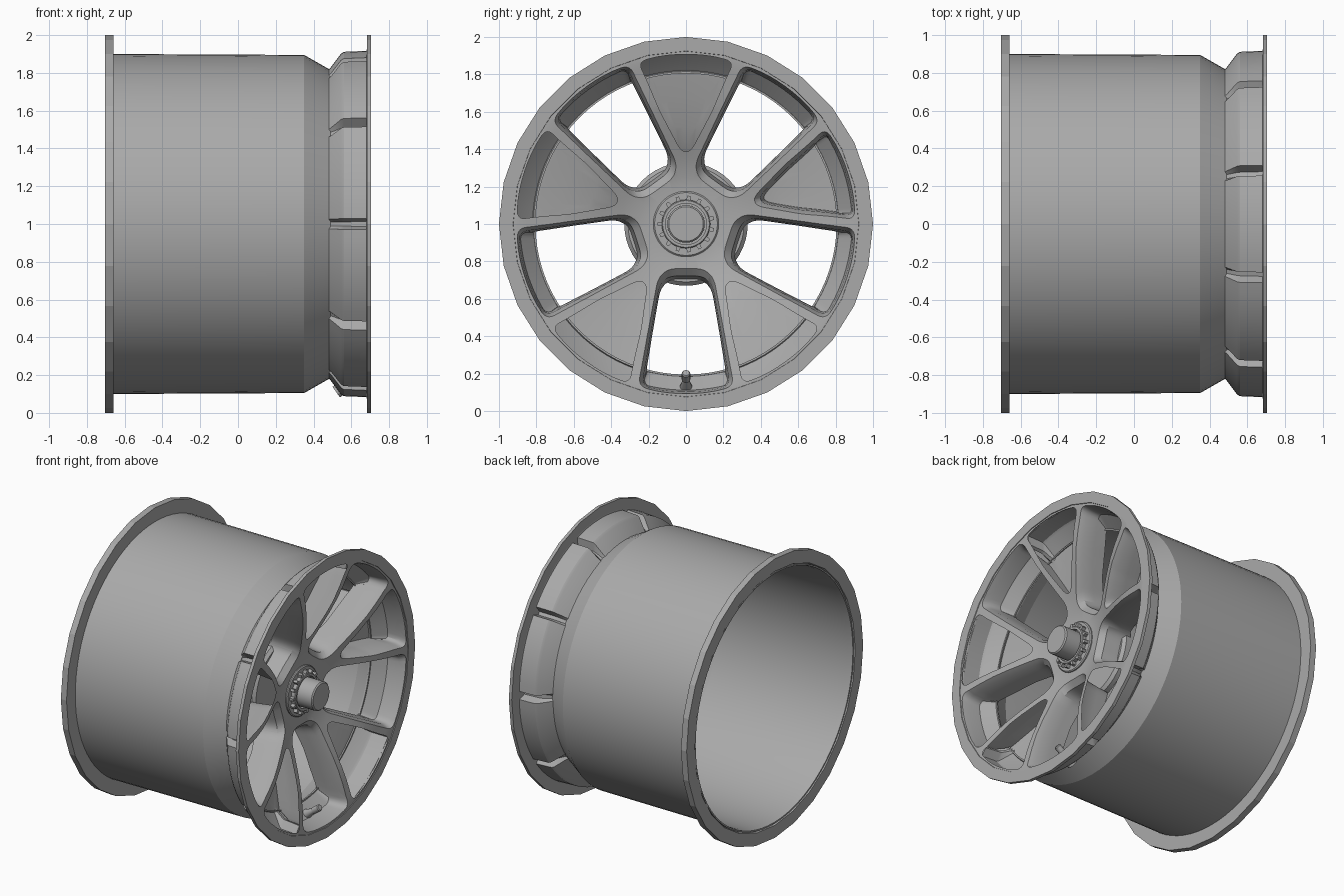
import bpy, bmesh
from math import sin, cos, radians, tau, hypot
from mathutils import Vector

if "Cube" in bpy.data.objects:
    bpy.data.objects.remove(bpy.data.objects["Cube"])

metal = bpy.data.materials.new("dark_grey_metal")
metal.diffuse_color = (0.4, 0.4, 0.4, 1)
metal.use_nodes = True
metal.node_tree.nodes["Principled BSDF"].inputs["Base Color"].default_value = metal.diffuse_color

def pos(x, r, a):
    return (x, r * cos(a), 1 + r * sin(a))

def make_object(name, bm, smooth=30, recalc=True):
    bmesh.ops.remove_doubles(bm, verts=bm.verts, dist=1e-5)
    if recalc:
        bmesh.ops.recalc_face_normals(bm, faces=bm.faces)
    me = bpy.data.meshes.new(name)
    bm.to_mesh(me)
    bm.free()
    me.materials.append(metal)
    ob = bpy.data.objects.new(name, me)
    bpy.context.collection.objects.link(ob)
    if smooth:
        shade(ob, smooth)
    return ob

def shade(ob, angle):
    bpy.ops.object.select_all(action='DESELECT')
    ob.select_set(True)
    bpy.context.view_layer.objects.active = ob
    bpy.ops.object.shade_smooth_by_angle(angle=radians(angle))

def bridge(bm, a, b):
    n = len(a)
    for i in range(n):
        j = (i + 1) % n
        bm.faces.new((a[i], a[j], b[j], b[i]))

def revolve(name, profile, sides, closed=True, smooth=30):
    """Turn an (x, radius) profile round the wheel axis."""
    bm = bmesh.new()
    rings = [[bm.verts.new(pos(x, max(r, 1e-7), tau * i / sides)) for i in range(sides)]
             for x, r in profile]
    for k in range(len(rings) if closed else len(rings) - 1):
        bridge(bm, rings[k], rings[(k + 1) % len(rings)])
    bmesh.ops.dissolve_degenerate(bm, edges=bm.edges, dist=1e-6)
    return make_object(name, bm, smooth)

# Barrel and the two faceted flanges
revolve("barrel", [(-0.70, 0.90), (-0.66, 0.90), (0.35, 0.895), (0.49, 0.815),
                   (0.49, 0.805), (0.35, 0.88), (-0.66, 0.885), (-0.70, 0.89)], 80, smooth=20)
revolve("rear_flange", [(-0.705, 1), (-0.66, 1), (-0.66, 0.895), (-0.705, 0.91)], 28, smooth=10)
revolve("front_flange", [(0.705, 1), (0.682, 1), (0.682, 0.92), (0.705, 0.925)], 28, smooth=10)

# Spoke face: concave disc whose outer wall is grooved behind each spoke
FRONT = [(0, 0.50), (0.18, 0.50), (0.25, 0.508), (0.35, 0.54), (0.45, 0.58),
         (0.55, 0.618), (0.65, 0.65), (0.75, 0.672), (0.85, 0.688), (0.90, 0.70), (0.935, 0.70)]

def front_x(r):
    for (r0, x0), (r1, x1) in zip(FRONT, FRONT[1:]):
        if r <= r1:
            return x0 + (x1 - x0) * (r - r0) / (r1 - r0)
    return FRONT[-1][1]

rings = [(x, r, r) for r, x in FRONT]
rings += [(0.684, 0.935, 0.935), (0.680, 0.917, 0.86), (0.56, 0.912, 0.85), (0.545, 0.902, 0.845),
          (0.49, 0.828, 0.81), (0.475, 0.815, 0.80)]
rings += [(0.47, 0.79, 0.79), (0.44, 0.68, 0.68), (0.40, 0.52, 0.52), (0.33, 0.36, 0.36),
          (0.28, 0.30, 0.30), (0.28, 0, 0)]
angles = []
for k in range(10):
    angles += [(36 * k - 0.8, 1), (36 * k + 0.8, 1)]
    angles += [(36 * k + 1.8 + 32.4 * i / 9, 0) for i in range(10)]
bm = bmesh.new()
loops = [[bm.verts.new(pos(x, max(rg if g else rb, 1e-7), radians(a))) for a, g in angles]
         for x, rb, rg in rings]
for a, b in zip(loops, loops[1:]):
    bridge(bm, a, b)
bmesh.ops.dissolve_degenerate(bm, edges=bm.edges, dist=1e-6)
spokes = make_object("spokes", bm, 0)

# Windows: half outlines (radial, sideways) at the front edge and at the back
V_WINDOW = ([(0.385, 0.025), (0.62, 0.150), (0.865, 0.258)],
            [(0.44, 0.018), (0.62, 0.112), (0.85, 0.225)])
U_WINDOW = ([(0.235, 0.09), (0.285, 0.15), (0.865, 0.258)],
            [(0.30, 0.09), (0.35, 0.138), (0.85, 0.225)])
# depth below the front surface, front-to-back blend, largest radius
LAYERS = [(0.1, 0, 0.908), (0.003, 0, 0.908), (-0.045, 0.65, 0.897), (-0.13, 0.85, 0.888),
          (-0.215, 1, 0.81), (None, 1, 0.81)]

def outline(window, t):
    half = [Vector(p).lerp(Vector(q), t) for p, q in zip(*window)]
    pts = half + [Vector((p.x, -p.y)) for p in reversed(half)]
    n, out = len(pts), []
    for i, p in enumerate(pts):
        prev, nxt = pts[i - 1], pts[(i + 1) % n]
        d0, d1 = prev - p, nxt - p
        a = p + d0.normalized() * min(0.05, 0.42 * d0.length)
        b = p + d1.normalized() * min(0.05, 0.42 * d1.length)
        for s in (0, 0.2, 0.4, 0.6, 0.8, 1):
            out.append(a * (1 - s) ** 2 + p * 2 * s * (1 - s) + b * s * s)
        m = nxt + (p - nxt).normalized() * min(0.05, 0.42 * d1.length)
        out += [b.lerp(m, s / 8) for s in range(1, 8)]
    for p in out:  # bow the outer edge to follow the rim
        w = min(1, max(0, (p.x - 0.6) / 0.25))
        p.x += 0.045 * w * max(0, 1 - (p.y / 0.26) ** 2)
    return out

for k in range(10):
    bm = bmesh.new()
    mid = radians(18 + 36 * k)
    window = V_WINDOW if k % 2 == 0 else U_WINDOW
    loops = []
    for depth, t, rmax in LAYERS:
        loop = []
        for p in outline(window, t):
            r = hypot(p.x, p.y)
            x = 0.0 if depth is None else front_x(r) + depth
            p = p * min(1, rmax / r)
            loop.append(bm.verts.new((x, p.x * cos(mid) - p.y * sin(mid),
                                      1 + p.x * sin(mid) + p.y * cos(mid))))
        loops.append(loop)
    for a, b in zip(loops, loops[1:]):
        bridge(bm, a, b)
    for end in (loops[0][::-1], loops[-1]):
        c = bm.verts.new(sum((v.co for v in end), Vector()) / len(end))
        for i in range(len(end)):
            bm.faces.new((end[i - 1], end[i], c))
    cutter = make_object("window_cutter", bm, 0, recalc=False)
    cutter.hide_render = True
    mod = spokes.modifiers.new("window", 'BOOLEAN')
    mod.operation, mod.solver, mod.object = 'DIFFERENCE', 'EXACT', cutter
    bpy.context.view_layer.objects.active = spokes
    bpy.ops.object.modifier_apply(modifier="window")
    bpy.data.objects.remove(cutter)
shade(spokes, 30)

# Hub: rear pad, washer, toothed lock ring and centre cap
revolve("hub_pad", [(0.36, 0), (0.36, 0.31), (0.34, 0.33), (0.24, 0.33), (0.22, 0.31), (0.22, 0)],
        48, False)
revolve("hub_washer", [(0.49, 0.175), (0.508, 0.175), (0.514, 0.168), (0.514, 0.10), (0.49, 0.10)], 48)
revolve("lock_ring", [(0.50, 0.130), (0.54, 0.130), (0.545, 0.125), (0.545, 0.11), (0.50, 0.11)], 48)
revolve("centre_cap", [(0.48, 0), (0.48, 0.10), (0.652, 0.10), (0.66, 0.092), (0.66, 0)], 32, False)
bm = bmesh.new()
for i in range(15):
    a = tau * (i + 0.5) / 15
    box = [[bm.verts.new(pos(x, r, a + s / r)) for r, s in
            ((0.12, -0.013), (0.152, -0.009), (0.152, 0.009), (0.12, 0.013))] for x in (0.505, 0.542)]
    bridge(bm, *box)
    bm.faces.new(box[0])
    bm.faces.new(box[1])
make_object("lock_ring_teeth", bm)

# Valve stem leaning out of the bottom window
bm = bmesh.new()
base, axis = Vector((0.52, 0, 0.11)), Vector((0.14, 0, 0.10)).normalized()
side, up = Vector((0, 1, 0)), axis.cross(Vector((0, 1, 0)))
stem = [(0, 0.034), (0.03, 0.034), (0.09, 0.018), (0.10, 0.018), (0.102, 0.023), (0.155, 0.023),
        (0.162, 0.018)]
loops = [[bm.verts.new(base + axis * d + (side * cos(tau * i / 16) + up * sin(tau * i / 16)) * r)
          for i in range(16)] for d, r in stem]
for a, b in zip(loops, loops[1:]):
    bridge(bm, a, b)
bm.faces.new(loops[0])
bm.faces.new(loops[-1])
make_object("valve_stem", bm)
